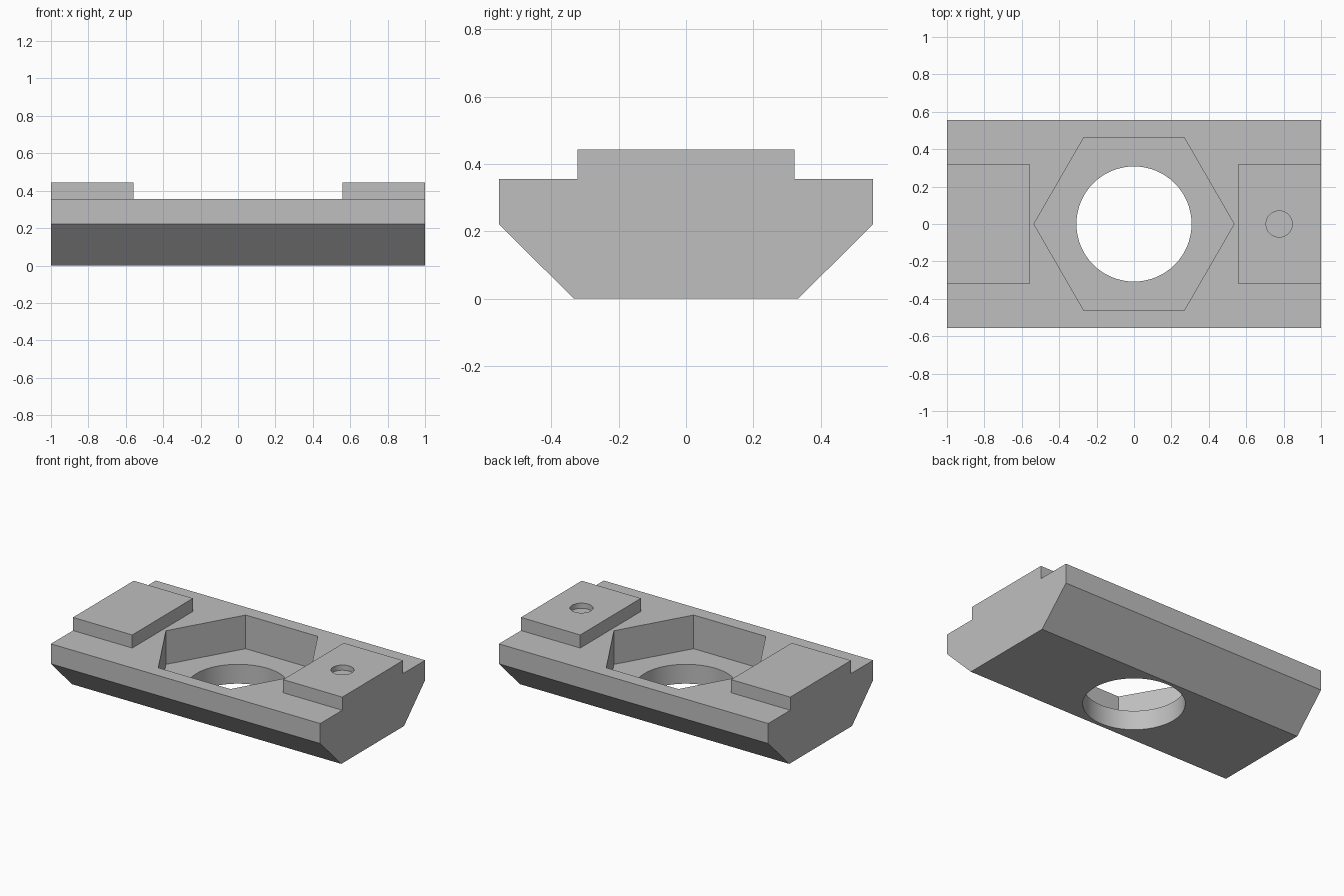
import bpy
import bmesh
from math import pi
from mathutils import Matrix

cube = bpy.data.objects.get("Cube")
if cube:
    bpy.data.objects.remove(cube, do_unlink=True)

grey = bpy.data.materials.new("plain grey")
grey.use_nodes = True
COLOUR = (0.52, 0.52, 0.52, 1)
grey.diffuse_color = COLOUR
grey.node_tree.nodes["Principled BSDF"].inputs["Base Color"].default_value = COLOUR

TOP, DECK, SHOULDER, POCKET = 0.444, 0.356, 0.222, 0.13
PAD_INNER, PAD_HALF = 0.56, 0.322


def add_object(name, bm):
    mesh = bpy.data.meshes.new(name)
    bmesh.ops.recalc_face_normals(bm, faces=bm.faces)
    bm.to_mesh(mesh)
    bm.free()
    mesh.materials.append(grey)
    obj = bpy.data.objects.new(name, mesh)
    bpy.context.collection.objects.link(obj)
    return obj


def prism(name, profile, x0, x1):
    """Extrude a (y, z) profile along x."""
    bm = bmesh.new()
    face = bm.faces.new([bm.verts.new((x0, y, z)) for y, z in profile])
    geom = bmesh.ops.extrude_face_region(bm, geom=[face])["geom"]
    moved = [v for v in geom if isinstance(v, bmesh.types.BMVert)]
    bmesh.ops.translate(bm, verts=moved, vec=(x1 - x0, 0, 0))
    return add_object(name, bm)


def cutter(name, sides, radius, x, z0, z1):
    """Upright cylinder used only for cutting."""
    bm = bmesh.new()
    bmesh.ops.create_cone(bm, cap_ends=True, segments=sides,
                          radius1=radius, radius2=radius, depth=z1 - z0,
                          matrix=Matrix.Translation((x, 0, (z0 + z1) / 2))
                          @ Matrix.Rotation(pi / 2, 4, "Z"))
    obj = add_object(name, bm)
    # Align a corner with the x axis
    first = max(obj.data.vertices, key=lambda v: v.co.x)
    if abs(first.co.y) > radius * 0.01:
        shift = Matrix.Translation((x, 0, 0))
        obj.data.transform(shift @ Matrix.Rotation(pi / sides, 4, "Z") @ shift.inverted())
    obj.hide_render = True
    obj.hide_set(True)
    return obj


def boolean(target, tool, operation):
    mod = target.modifiers.new(tool.name, "BOOLEAN")
    mod.operation = operation
    mod.solver = "EXACT"
    mod.object = tool
    bpy.context.view_layer.objects.active = target
    bpy.ops.object.modifier_apply(modifier=mod.name)
    bpy.data.objects.remove(tool, do_unlink=True)


# Body: bar with bevelled lower flanks and a raised centre ridge
half = [(0.333, 0), (0.556, SHOULDER), (0.556, DECK), (PAD_HALF, DECK), (PAD_HALF, TOP)]
body = prism("slot_nut_body", half + [(-y, z) for y, z in reversed(half)], -1, 1)

# Clear the ridge between the two end pads
gap = [(-1, DECK), (1, DECK), (1, 1), (-1, 1)]
boolean(body, prism("ridge_gap", gap, -PAD_INNER, PAD_INNER), "DIFFERENCE")

# Hexagonal pocket, through hole and shallow dimple
boolean(body, cutter("hex_pocket", 6, 0.535, 0, POCKET, 1), "DIFFERENCE")
boolean(body, cutter("bolt_hole", 64, 0.308, 0, -1, 0.3), "DIFFERENCE")
boolean(body, cutter("dimple", 32, 0.07, 0.776, TOP - 0.035, 1), "DIFFERENCE")

# Smooth round walls, keep hard edges
body.select_set(True)
bpy.context.view_layer.objects.active = body
bpy.ops.object.shade_smooth_by_angle(angle=pi / 6)
